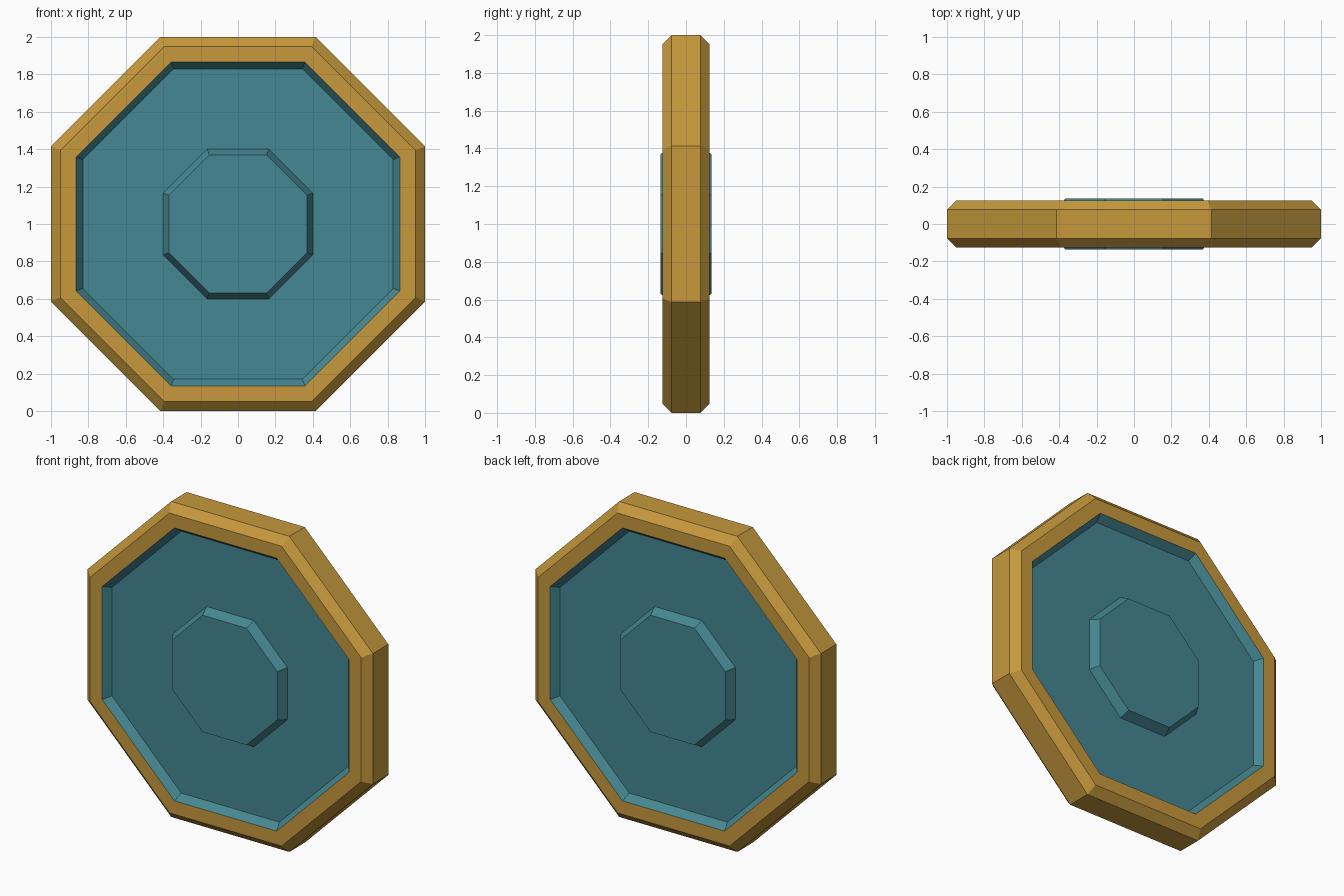
import bpy, bmesh, math

if "Cube" in bpy.data.objects:
    bpy.data.objects.remove(bpy.data.objects["Cube"])

SIDES = 8


def material(name, rgb):
    m = bpy.data.materials.new(name)
    m.diffuse_color = (*rgb, 1.0)
    m.use_nodes = True
    m.node_tree.nodes["Principled BSDF"].inputs["Base Color"].default_value = m.diffuse_color
    return m


def lathe(name, profile, mat, cap=False):
    """Sweep (flat-to-centre distance, y) points around the y axis in eight flat sides."""
    bm = bmesh.new()
    rings = []
    for apothem, y in profile:
        r = apothem / math.cos(math.pi / SIDES)
        angles = [(i + 0.5) * 2 * math.pi / SIDES for i in range(SIDES)]
        rings.append([bm.verts.new((r * math.cos(a), y, 1 + r * math.sin(a)))
                      for a in angles])
    for a, b in zip(rings, rings[1:]):
        for i in range(SIDES):
            j = (i + 1) % SIDES
            # wound so that the profile's left-hand side faces outward
            bm.faces.new((a[i], b[i], b[j], a[j]))
    if cap:
        bm.faces.new(rings[0])
    mesh = bpy.data.meshes.new(name)
    bm.to_mesh(mesh)
    bm.free()
    mesh.materials.append(mat)
    obj = bpy.data.objects.new(name, mesh)
    bpy.context.collection.objects.link(obj)
    return obj


def mirror_y(obj):
    mod = obj.modifiers.new("mirror", 'MIRROR')
    mod.use_axis = (False, True, False)
    mod.merge_threshold = 0.0001


gold = material("antique gold", (0.57, 0.32, 0.046))
teal = material("deep teal", (0.06, 0.245, 0.29))

# Chamfered outer rim, full thickness
lathe("rim", [(0.865, -0.125), (0.95, -0.125), (1.0, -0.077),
              (1.0, 0.077), (0.95, 0.125), (0.865, 0.125)], gold)

# Recessed panel with raised centre boss, same on both faces
panel = lathe("panel_and_boss", [(0.37, -0.135), (0.40, -0.077),
                                 (0.83, -0.077), (0.865, -0.125)], teal, cap=True)
mirror_y(panel)
